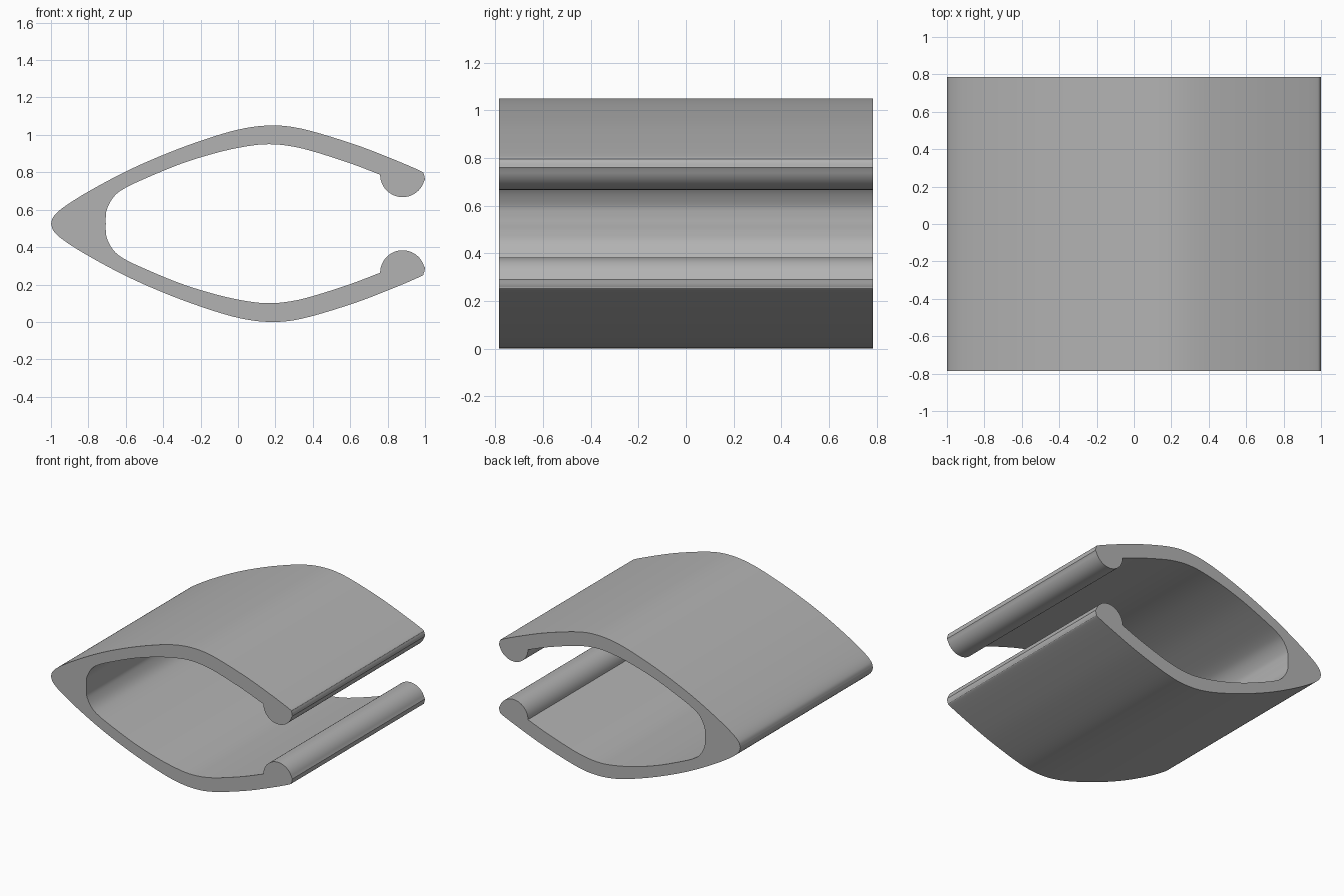
import bpy, bmesh, math
from mathutils import Vector

cube = bpy.data.objects.get("Cube")
if cube:
    bpy.data.objects.remove(cube, do_unlink=True)

MID = 0.525      # height of the symmetry plane
HALF = 0.785     # half the extrusion length


def smooth_path(pts, steps=5):
    """Catmull-Rom curve through the points."""
    p = [Vector(q) for q in pts]
    p = [2 * p[0] - p[1]] + p + [2 * p[-1] - p[-2]]
    out = []
    for a, b, c, d in zip(p, p[1:], p[2:], p[3:]):
        for i in range(steps):
            t = i / steps
            out.append(0.5 * (2 * b + (c - a) * t + (2 * a - 5 * b + 4 * c - d) * t ** 2
                              + (3 * b - a - 3 * c + d) * t ** 3))
    return out + [p[-2]]


# Outer wall from the pointed nose to the free end, upper half
outer = smooth_path([(-1, MID), (-0.985, 0.565), (-0.93, 0.615), (-0.8, 0.697), (-0.6, 0.804),
                     (-0.4, 0.893), (-0.2, 0.968), (0, 1.028), (0.17, 1.05), (0.34, 1.033),
                     (0.6, 0.957), (0.8, 0.882), (0.97, 0.81), (0.993, 0.79), (1, 0.76)])

# Rounded bead on the free end
bead = []
for i in range(1, 25):
    a = math.radians(-10 - 170 * i / 24)
    bead.append(Vector((0.88 + 0.12 * math.cos(a), 0.787 + 0.12 * math.sin(a))))

# Inner wall back to the blunt pocket behind the nose
inner = smooth_path([(0.76, 0.787), (0.6, 0.848), (0.4, 0.912), (0.28, 0.94), (0.17, 0.95),
                     (0.06, 0.941), (-0.1, 0.908), (-0.3, 0.847), (-0.5, 0.765), (-0.61, 0.712),
                     (-0.665, 0.668), (-0.7, 0.605), (-0.707, 0.56), (-0.707, MID)])

upper = outer + bead + inner[1:]
lower = [Vector((p.x, 2 * MID - p.y)) for p in reversed(upper[1:-1])]

# Extrude the mirrored profile; the nose bridge keeps it one closed loop
bm = bmesh.new()
loop = [(p.x, p.y) for p in upper + lower]
front = [bm.verts.new((x, -HALF, z)) for x, z in loop]
back = [bm.verts.new((x, HALF, z)) for x, z in loop]
n, h = len(loop), len(upper)
for i in range(n):
    j = (i + 1) % n
    bm.faces.new((front[i], front[j], back[j], back[i]))
# End caps, upper and lower halves meeting at the nose
for ring in (front, back):
    bm.faces.new(ring[:h])
    bm.faces.new(ring[h - 1:] + ring[:1])
bmesh.ops.recalc_face_normals(bm, faces=bm.faces)

mesh = bpy.data.meshes.new("clip_profile")
bm.to_mesh(mesh)
bm.free()
clip = bpy.data.objects.new("clip_profile", mesh)
bpy.context.collection.objects.link(clip)

grey = bpy.data.materials.new("plain grey")
grey.use_nodes = True
colour = (0.45, 0.45, 0.45, 1)
grey.diffuse_color = colour
grey.node_tree.nodes["Principled BSDF"].inputs["Base Color"].default_value = colour
mesh.materials.append(grey)

# Smooth walls with crisp end edges
bpy.context.view_layer.objects.active = clip
clip.select_set(True)
bpy.ops.object.shade_smooth_by_angle(angle=math.radians(35))
